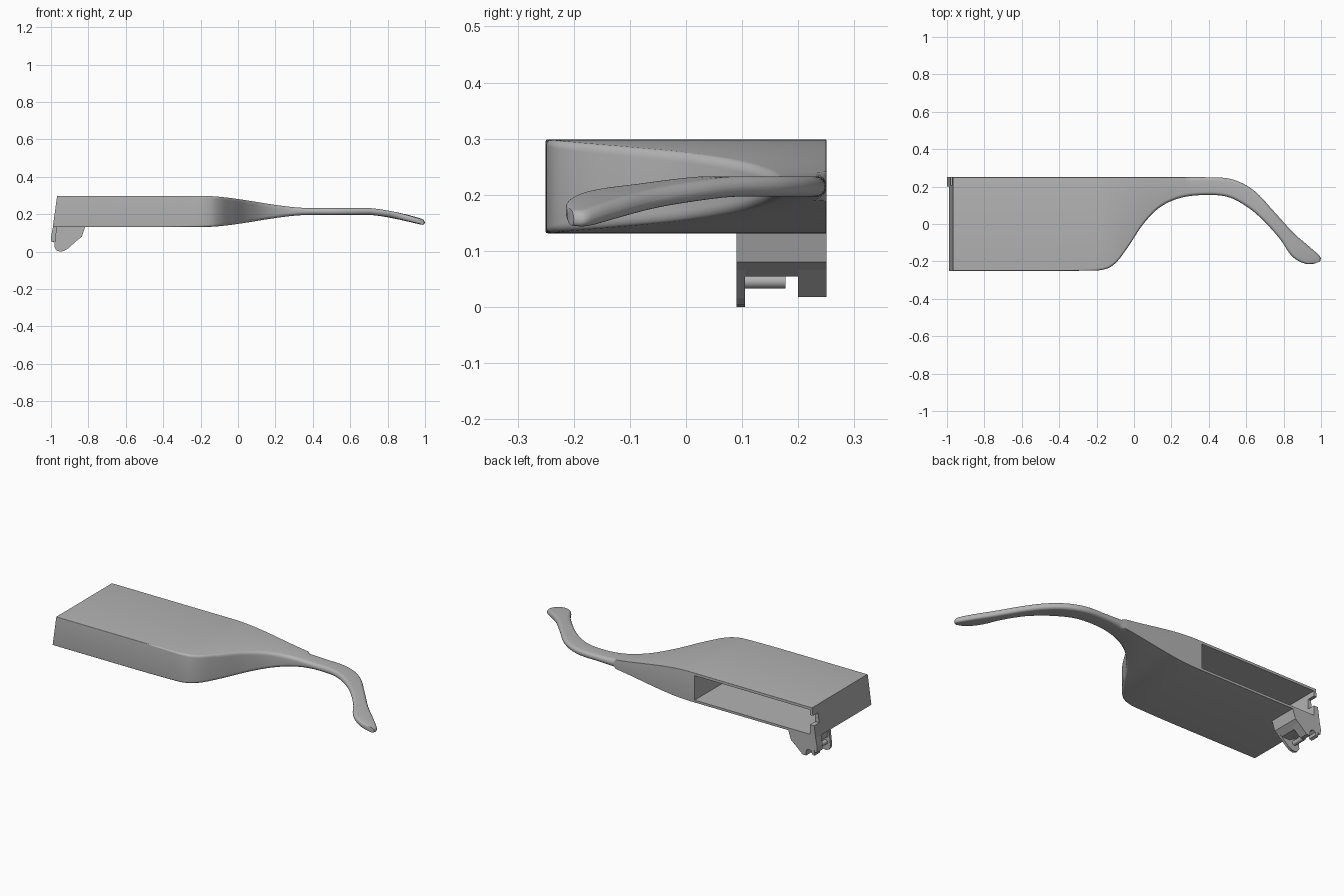
import bpy, bmesh, math
from mathutils import Vector

if "Cube" in bpy.data.objects:
    bpy.data.objects.remove(bpy.data.objects["Cube"])

grey = bpy.data.materials.new("plain grey")
grey.use_nodes = True
grey.diffuse_color = (0.45, 0.45, 0.45, 1)
grey.node_tree.nodes["Principled BSDF"].inputs["Base Color"].default_value = (0.45, 0.45, 0.45, 1)


def finish(name, bm):
    bmesh.ops.recalc_face_normals(bm, faces=bm.faces)
    mesh = bpy.data.meshes.new(name)
    bm.to_mesh(mesh)
    bm.free()
    mesh.materials.append(grey)
    ob = bpy.data.objects.new(name, mesh)
    bpy.context.collection.objects.link(ob)
    return ob


def activate(ob):
    bpy.ops.object.select_all(action='DESELECT')
    ob.select_set(True)
    bpy.context.view_layer.objects.active = ob


def smooth(ob):
    activate(ob)
    bpy.ops.object.shade_smooth_by_angle(angle=math.radians(35))


def prism(name, outline, y0, y1):
    """Extrude an x-z outline from y0 to y1."""
    bm = bmesh.new()
    face = bm.faces.new([bm.verts.new((x, y0, z)) for x, z in outline])
    ext = bmesh.ops.extrude_face_region(bm, geom=[face])["geom"]
    bmesh.ops.translate(bm, vec=(0, y1 - y0, 0),
                        verts=[v for v in ext if isinstance(v, bmesh.types.BMVert)])
    return finish(name, bm)


def box(name, x0, x1, y0, y1, z0, z1):
    return prism(name, [(x0, z0), (x1, z0), (x1, z1), (x0, z1)], y0, y1)


def cut(ob, cutter):
    cutter.hide_render = True
    mod = ob.modifiers.new("cut", 'BOOLEAN')
    mod.operation, mod.solver, mod.object = 'DIFFERENCE', 'EXACT', cutter
    activate(ob)
    bpy.ops.object.modifier_apply(modifier="cut")
    bpy.data.objects.remove(cutter)


def ease(a, b, x):
    t = min(max((x - a) / (b - a), 0), 1)
    return t * t * (3 - 2 * t)


def spline(pts, steps):
    """Catmull-Rom through a list of vectors."""
    out = []
    for i in range(len(pts) - 1):
        p0, p1, p2 = pts[max(i - 1, 0)], pts[i], pts[i + 1]
        p3 = pts[min(i + 2, len(pts) - 1)]
        for k in range(steps):
            t = k / steps
            out.append(0.5 * (2 * p1 + (p2 - p0) * t + (2 * p0 - 5 * p1 + 4 * p2 - p3) * t**2
                              + (3 * p1 - p0 - 3 * p2 + p3) * t**3))
    return out + [pts[-1]]


# Plan outline of the arm: inner and outer edge points in matching pairs
BACK = 0.25
inner = [(-.5, -.25), (-.3, -.25), (-.17, -.245), (-.1, -.21), (-.03, -.12), (.05, 0), (.14, .09),
         (.25, .14), (.38, .155), (.5, .145), (.6, .095), (.69, .02), (.78, -.08),
         (.83, -.155), (.87, -.192), (.92, -.213), (.965, -.212)]
outer = [(x, BACK) for x, y in inner[:9]] + [
    (.52, .24), (.64, .18), (.75, .065), (.85, -.045),
    (.93, -.115), (.98, -.158), (.998, -.18), (.995, -.2)]
pairs = list(zip(spline([Vector(p) for p in inner], 8), spline([Vector(p) for p in outer], 8)))
pairs.insert(0, (Vector((-.967, -.25)), Vector((-.967, BACK))))


def height(x):
    return 0.215 - 0.06 * (max(x - 0.7, 0) / 0.3) ** 1.4


def section(front, back):
    """Rounded rectangle between the two plan points."""
    x = front.x
    half = 0.0835 - 0.0655 * ease(-.2, .4, x) - 0.004 * ease(.8, .98, x)
    width = (back - front).length
    limit = min(half, width / 2) * 0.97
    r_in = min(0.003 + 0.015 * ease(-.5, .1, x), limit)
    r_out = limit if x > 0.27 else 0.001
    pts = []
    for cx, cz, r, start in ((width, 1, r_out, 0), (0, 1, r_in, 90),
                             (0, -1, r_in, 180), (width, -1, r_out, 270)):
        for k in range(7):
            a = math.radians(start + 15 * k)
            u = cx + (r if cx == 0 else -r) + r * math.cos(a)
            w = cz * (half - r) + r * math.sin(a)
            p = front.lerp(back, u / width)
            slant = 0.14 * (half - w) if x < -.9 else 0
            pts.append((p.x - slant, p.y, height(p.x) + w))
    return pts


# Body: one loft from the deep housing to the curved ear tip
bm = bmesh.new()
rings = [[bm.verts.new(p) for p in section(f, b)] for f, b in pairs]
for a, b in zip(rings, rings[1:]):
    for i in range(len(a)):
        j = (i + 1) % len(a)
        bm.faces.new((a[i], a[j], b[j], b[i]))
bm.faces.new(rings[0])
bm.faces.new(rings[-1])
body = finish("temple_arm", bm)

# Open compartment and the small catch notch in its end wall
cut(body, box("compartment_cutter", -.955, -.23, -.235, .3, .145, .284))
cut(body, box("notch_cutter", -1.05, -.94, .205, .3, .2, .255))
smooth(body)

# Hinge under the end of the housing
hinge_block = prism("hinge_block", [(-.97, .14), (-.815, .14), (-.835, .08), (-.87, .054),
                                    (-.92, .054), (-.965, .08)], .09, .25)
hinge_plate = prism("hinge_plate", [(-.97, .14), (-.82, .14), (-.838, .08), (-.91, .016), (-.93, .004),
                                    (-.95, 0), (-.97, .006), (-.982, .025), (-.98, .05)], .09, .105)
hinge_hook = prism("hinge_hook", [(-.97, .14), (-.82, .14), (-.838, .08), (-.908, .018), (-.93, .018),
                                  (-.928, .035), (-.935, .052), (-.95, .058), (-.964, .05),
                                  (-.967, .035), (-.982, .03), (-.982, .05)], .2, .25)
end_tongue = prism("end_tongue", [(-.97, .14), (-.988, .14), (-1, .08), (-.998, .052),
                                  (-.985, .05), (-.975, .08)], .2, .25)
pin = prism("hinge_pin", [(-.95 + .013 * math.cos(a), .046 + .013 * math.sin(a))
                          for a in (math.tau * k / 24 for k in range(24))], .1, .177)
smooth(pin)
